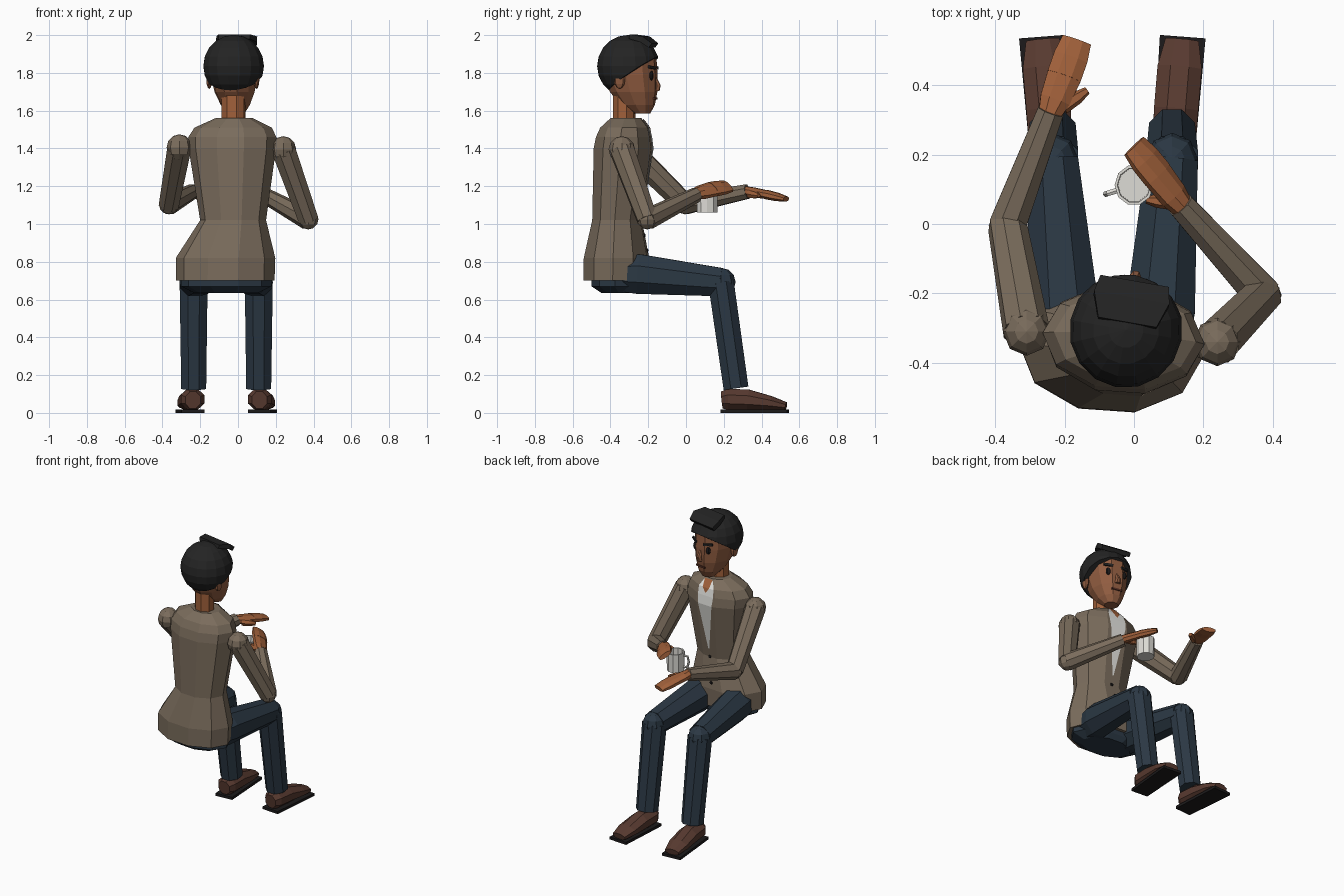
import bpy, bmesh, math
from mathutils import Vector as V, Matrix

if "Cube" in bpy.data.objects:
    bpy.data.objects.remove(bpy.data.objects["Cube"])


def material(name, *srgb):
    col = [(c / 255 / 12.92 if c < 11 else ((c / 255 + .055) / 1.055) ** 2.4) for c in srgb] + [1]
    m = bpy.data.materials.new(name)
    m.use_nodes = True
    m.diffuse_color = col
    m.node_tree.nodes["Principled BSDF"].inputs["Base Color"].default_value = col
    return m


JACKET = material("jacket taupe", 122, 108, 92)
DENIM = material("trouser navy", 43, 56, 68)
SKIN = material("skin brown", 160, 96, 58)
FACE = material("face brown", 144, 92, 64)
HAIR = material("hair black", 36, 36, 36)
SHOE = material("shoe brown", 88, 58, 48)
SOLE = material("sole black", 28, 26, 27)
SHIRT = material("shirt white", 225, 224, 220)
MUG = material("mug white", 222, 220, 214)
LIP = material("lip brown", 90, 50, 38)
Z, Y = V((0, 0, 1)), V((0, 1, 0))


def finish(name, bm, mat):
    bmesh.ops.recalc_face_normals(bm, faces=bm.faces)
    me = bpy.data.meshes.new(name)
    bm.to_mesh(me)
    bm.free()
    me.materials.append(mat)
    ob = bpy.data.objects.new(name, me)
    bpy.context.collection.objects.link(ob)
    return ob


def sweep(name, stations, mat, n=8, up=Z, axis=None):
    """Flat-shaded skin through stations (position, half width, half height)."""
    bm = bmesh.new()
    pts = [V(s[0]) for s in stations]
    fix = 1 / math.cos(math.pi / n)
    rings = []
    for i, (p, rx, ry) in enumerate(stations):
        d = axis or (pts[min(i + 1, len(pts) - 1)] - pts[max(i - 1, 0)]).normalized()
        side = d.cross(up).normalized()
        high = side.cross(d)
        wide = fix if n % 4 == 0 else 1
        angles = [math.tau * (k + .5) / n for k in range(n)]
        rings.append([bm.verts.new(pts[i] + side * math.sin(a) * rx * wide
                                   + high * math.cos(a) * ry * fix) for a in angles])
    for a, b in zip(rings, rings[1:]):
        for k in range(n):
            bm.faces.new((a[k], a[(k + 1) % n], b[(k + 1) % n], b[k]))
    bm.faces.new(rings[0])
    bm.faces.new(rings[-1])
    return finish(name, bm, mat)


def ball(name, pos, size, mat, yaw=0, u=10, v=6, cut=None):
    bm = bmesh.new()
    bmesh.ops.create_uvsphere(bm, u_segments=u, v_segments=v, radius=1)
    bm.transform(Matrix.Translation(pos) @ Matrix.Rotation(yaw, 4, 'Z') @ Matrix.Diagonal((*size, 1)))
    if cut:
        bmesh.ops.bisect_plane(bm, geom=bm.verts[:] + bm.edges[:] + bm.faces[:],
                               plane_co=cut[0], plane_no=cut[1], clear_inner=True)
        bmesh.ops.holes_fill(bm, edges=[e for e in bm.edges if e.is_boundary])
    return finish(name, bm, mat)


def turn(v, angle):
    return Matrix.Rotation(angle, 3, 'Z') @ V(v)


# Jacket body: z, centre x, centre y, half width, half depth
TORSO_YAW = math.radians(-4)
torso = [(.70, -.068, -.37, .262, .168), (.82, -.066, -.368, .264, .168),
         (1.02, -.026, -.365, .175, .128), (1.40, -.03, -.332, .232, .152),
         (1.46, -.03, -.33, .234, .142), (1.51, -.026, -.325, .205, .125),
         (1.56, -.02, -.318, .10, .08)]
front = turn(Y, TORSO_YAW)
sweep("jacket_body", [((x, y, z), w, d) for z, x, y, w, d in torso], JACKET, 10, front, Z)


def chest(x, z, lift):
    """Point on the front of the jacket."""
    for a, b in zip(torso, torso[1:]):
        if a[0] <= z <= b[0]:
            t = (z - a[0]) / (b[0] - a[0])
            m = [p + (q - p) * t for p, q in zip(a, b)]
            return V((m[1], m[2], z)) + turn((x, m[4] + lift, 0), TORSO_YAW)


def panel(name, rows, lift, mat):
    bm = bmesh.new()
    pairs = [[bm.verts.new(chest(s * w, z, lift)) for s in (-1, 1)] for z, w in rows]
    for a, b in zip(pairs, pairs[1:]):
        bm.faces.new((a[0], a[1], b[1], b[0]))
    return finish(name, bm, mat)


panel("shirt_front", [(1.55, .035), (1.51, .058), (1.46, .06), (1.40, .054), (1.08, .004)], .005, SHIRT)
panel("open_collar", [(1.557, .03), (1.51, .025), (1.48, .002)], .009, SKIN)
for i in range(3):
    ball(f"jacket_button_{i + 1}", chest(0, 1.02 - .08 * i, .002), (.011, .007, .011), SOLE, TORSO_YAW, 8, 4)

# Head and neck, placed in the head's own turned frame
HEAD_YAW = math.radians(-10)


def hp(x, y, z):
    return V((-.023, -.305, z)) + turn((x, y, 0), HEAD_YAW)


look = turn(Y, HEAD_YAW)
sweep("neck", [((-.024, -.328, z), .06, .056) for z in (1.52, 1.68)], SKIN, 8, look, Z)
skull = [(1.585, .075, .045, .04), (1.63, .05, .078, .088), (1.70, .028, .108, .122),
         (1.79, .008, .125, .142), (1.88, .006, .127, .138), (1.95, -.005, .085, .09)]
sweep("head", [(hp(0, y, z), w, d) for z, y, w, d in skull], FACE, 10, look, Z)
ball("hair_cap", hp(0, 0, 1.836), (.163, .168, .165), HAIR, HEAD_YAW, 16, 10,
     (hp(0, .16, 1.885), turn((0, -.55, .82), HEAD_YAW)))
sweep("hair_quiff", [(hp(0, .02, 1.992), .085, .012), (hp(0, .09, 1.978), .11, .016),
                     (hp(0, .135, 1.945), .10, .014)], HAIR, 4)
for s, side in ((-1, "left"), (1, "right")):
    # the figure looks toward +y, its sides are named by the +x = left rule
    side = "left" if s > 0 else "right"
    ball(side + "_ear", hp(s * .127, -.025, 1.765), (.016, .03, .05), FACE, HEAD_YAW, 8, 6)
    ball(side + "_eye", hp(s * .055, .134, 1.785), (.019, .012, .026), SOLE, HEAD_YAW, 8, 6)
    sweep(side + "_brow", [(hp(s * .03, .15, 1.825), .006, .008),
                           (hp(s * .085, .126, 1.832), .006, .007)], HAIR, 4)
sweep("nose", [(hp(0, .143, 1.775), .01, .008), (hp(0, .158, 1.735), .016, .014),
               (hp(0, .152, 1.705), .02, .014)], FACE, 6, look, -Z)
sweep("mouth", [(hp(x, .143, 1.665), .006, .006) for x in (-.035, .035)], LIP, 4)

# Pelvis, legs and shoes
MID = -.0625
sweep("pelvis", [((MID, -.345, .635), .17, .10), ((MID, -.36, .67), .24, .135),
                 ((MID, -.36, .80), .24, .14)], DENIM, 10, front, Z)
for s, side in ((1, "left"), (-1, "right")):
    def leg(x, y, z):
        return V((MID + s * x, y, z))
    knee = leg(.1725, .185, .692)
    sweep(side + "_thigh", [(leg(.13, -.36, .735), .085, .09), (leg(.138, -.25, .735), .10, .105),
                            (knee, .074, .075)], DENIM)
    ball(side + "_knee", knee, (.075, .078, .076), DENIM, 0, 8, 6)
    sweep(side + "_shin", [(knee, .074, .068), (leg(.172, .265, .13), .066, .066)], DENIM, 8, Y)
    sweep(side + "_shoe", [(leg(.176, .19, .068), .04, .045), (leg(.178, .225, .072), .062, .056),
                           (leg(.184, .33, .068), .064, .055), (leg(.194, .45, .052), .064, .036),
                           (leg(.201, .53, .036), .048, .02)], SHOE)
    sweep(side + "_sole", [(leg(.176, .187, .009), .06, .009),
                           (leg(.203, .54, .009), .066, .009)], SOLE, 4)


# Arms: shoulder, elbow, wrist
def arm(side, shoulder, elbow, wrist):
    ball(side + "_shoulder", shoulder, (.068, .07, .07), JACKET, 0, 8, 6)
    sweep(side + "_upper_arm", [(shoulder, .063, .063), (elbow, .053, .053)], JACKET, 8, Y)
    ball(side + "_elbow", elbow, (.054, .054, .054), JACKET, 0, 8, 6)
    sweep(side + "_forearm", [(elbow, .053, .053), (wrist, .038, .038)], JACKET)


arm("left", V((.24, -.34, 1.395)), V((.372, -.205, 1.025)), V((.135, .055, 1.155)))
arm("right", V((-.31, -.31, 1.405)), V((-.365, -.005, 1.105)), V((-.24, .325, 1.172)))


# Hands: wrist, palm, finger block and thumb
def hand(side, wrist, knuckle, tip, thumb, up):
    d = (knuckle - wrist).normalized()
    sweep(side + "_palm", [(wrist - d * .02, .03, .026), (wrist + d * .035, .044, .026),
                           (knuckle, .05, .022)], SKIN, 8, up)
    sweep(side + "_fingers", [(knuckle - d * .005, .05, .024), (knuckle.lerp(tip, .5), .05, .022),
                              (tip, .043, .014)], SKIN, 8, up)
    sweep(side + "_thumb", [(thumb[0], .02, .02), (thumb[0].lerp(thumb[1], .6), .019, .018),
                            (thumb[1], .011, .01)], SKIN, 6)


hand("right", V((-.24, .325, 1.172)), V((-.20, .43, 1.155)), V((-.165, .53, 1.132)),
     (V((-.205, .335, 1.16)), V((-.135, .385, 1.15))), Z)
hand("left", V((.135, .055, 1.16)), V((.065, .145, 1.185)), V((.0, .225, 1.20)),
     (V((.11, .06, 1.165)), V((.035, .07, 1.165))), V((.45, .35, .8)))

# Mug with a recessed top and a loop handle
cup = V((.0, .112, 1.06))
sweep("mug", [(cup + Z * z, r, r) for z, r in ((0, .054), (.125, .056), (.125, .048), (.04, .046))],
      MUG, 10, Y, Z)
out = V((-.95, -.3, 0))
sweep("mug_handle", [(cup + out * r + Z * z, .008, .008) for r, z in
                     ((.05, .105), (.078, .10), (.086, .065), (.078, .03), (.05, .025))],
      MUG, 6, V((-.3, .95, 0)))
